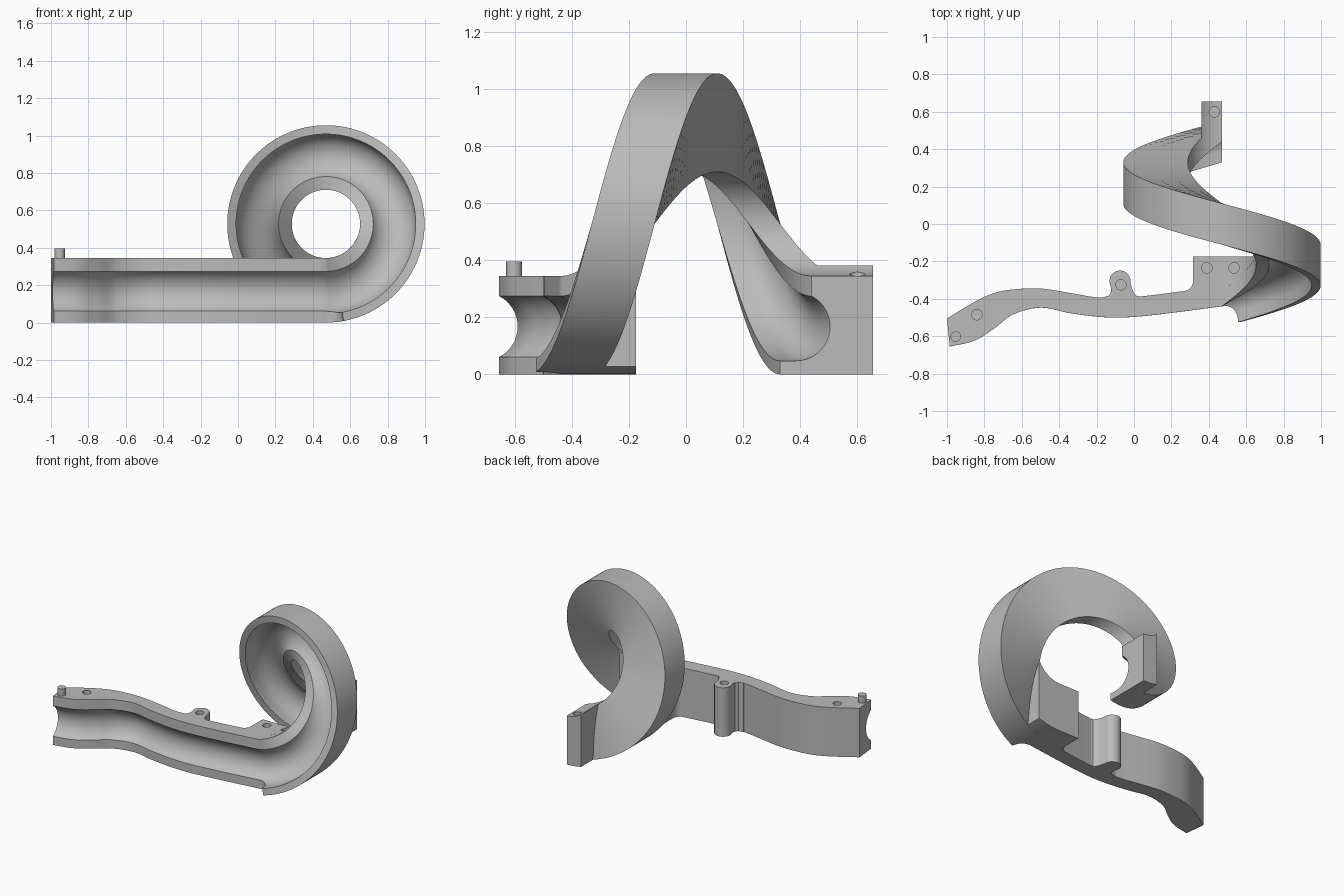
import bpy, bmesh, math
from math import sin, cos, pi, sqrt

cube = bpy.data.objects.get("Cube")
if cube:
    bpy.data.objects.remove(cube, do_unlink=True)

grey = bpy.data.materials.new("plain grey")
grey.use_nodes = True
grey.diffuse_color = (0.5, 0.5, 0.5, 1)
grey.node_tree.nodes["Principled BSDF"].inputs["Base Color"].default_value = (0.5, 0.5, 0.5, 1)

CX, R_OUT, HEIGHT = 0.47, 0.5275, 0.345   # loop axis x, outer radius, track height
R_IN = R_OUT - HEIGHT
RISE = 0.88 / (2 * pi)                    # sideways travel per radian of loop
WALL, GROOVE = 0.11, 0.12                 # wall thickness, groove radius
MID = HEIGHT / 2 - 0.005


def make(name, bm):
    bmesh.ops.recalc_face_normals(bm, faces=bm.faces)
    mesh = bpy.data.meshes.new(name)
    bm.to_mesh(mesh)
    bm.free()
    ob = bpy.data.objects.new(name, mesh)
    bpy.context.collection.objects.link(ob)
    mesh.materials.append(grey)
    return ob


def skin(bm, rings):
    """Join closed rings of points into a capped tube."""
    rings = [[bm.verts.new(p) for p in ring] for ring in rings]
    n = len(rings[0])
    for a, b in zip(rings, rings[1:]):
        for i in range(n):
            bm.faces.new((a[i], a[(i + 1) % n], b[(i + 1) % n], b[i]))
    bm.faces.new(rings[0])
    bm.faces.new(rings[-1])


def prism(name, outline, z0, z1):
    bm = bmesh.new()
    skin(bm, [[(x, y, z) for x, y in outline] for z in (z0, z1)])
    return make(name, bm)


def disc(x, y, r, n=32):
    return [(x + r * cos(2 * pi * i / n), y + r * sin(2 * pi * i / n)) for i in range(n)]


def activate(ob):
    bpy.ops.object.select_all(action='DESELECT')
    ob.select_set(True)
    bpy.context.view_layer.objects.active = ob


def drill(ob, x, y):
    """Cut a blind peg hole from above."""
    cutter = prism("hole_cutter", disc(x, y, 0.028), 0.27, 0.5)
    cutter.hide_render = True
    mod = ob.modifiers.new("peg_hole", 'BOOLEAN')
    mod.operation, mod.solver, mod.object = 'DIFFERENCE', 'EXACT', cutter
    activate(ob)
    bpy.ops.object.modifier_apply(modifier=mod.name)
    bpy.data.objects.remove(cutter, do_unlink=True)


def section(front, lip, back):
    """Grooved wall section as (y, height); lip is the front of the lower rim."""
    cy = front - 0.055
    dip = max(lip, cy)
    a0 = math.acos(0.055 / GROOVE)
    a1 = -math.acos((dip - cy) / GROOVE)
    pts = [(back, 0), (back, HEIGHT), (front, HEIGHT)]
    for i in range(25):
        a = a0 + (a1 - a0) * i / 24
        pts.append((cy + GROOVE * cos(a), MID + GROOVE * sin(a)))
    return pts + [(min(lip, dip) - 0.0005, pts[-1][1]), (lip - 0.0005, 0)]


def spline(p0, p1, p2, p3, t):
    """Cubic through p1 and p2 with x-weighted slopes; points are (x, front, back)."""
    h = p2[0] - p1[0]
    out = [p1[0] + h * t]
    for k in (1, 2):
        m1 = (p2[k] - p0[k]) / (p2[0] - p0[0]) * h
        m2 = (p3[k] - p1[k]) / (p3[0] - p1[0]) * h
        out.append((2*t**3 - 3*t*t + 1) * p1[k] + (t**3 - 2*t*t + t) * m1
                   + (3*t*t - 2*t**3) * p2[k] + (t**3 - t*t) * m2)
    return out


# Track: winding run followed by one full sideways loop
run = [(-1, -.655, -.505), (-.85, -.622, -.415), (-.75, -.56, -.37), (-.65, -.485, -.35),
       (-.5, -.447, -.345), (-.35, -.475, -.367), (-.2, -.495, -.392), (-.07, -.5, -.395),
       (.1, -.487, -.38), (CX, -.44, -.33)]
ext = [run[0]] + run + [(0.84, -.39, -.28)]
rings = []
for i in range(len(run) - 1):
    for j in range(8):
        x, f, b = spline(*ext[i:i + 4], j / 8)
        skew = max(0, -0.85 - x) / 0.15 * 0.015
        rings.append([(x + skew * (b - y) / (b - f), y, z) for y, z in section(f, f, b)])

FILLET = math.radians(10.4)
angles = [FILLET * sin(pi / 2 * i / 8) for i in range(9)]
angles += [FILLET + (2 * pi - FILLET) * i / 110 for i in range(1, 111)]
for a in angles:
    y0 = -0.44 + RISE * a
    s = min(1, a / FILLET)
    lip = y0 - WALL * (1 - sqrt(max(0, 1 - s * s)))
    rings.append([(CX + (R_OUT - h) * sin(a), y, R_OUT - (R_OUT - h) * cos(a))
                  for y, h in section(y0, lip, y0 + WALL)])
bm = bmesh.new()
skin(bm, rings)
track = make("track", bm)
drill(track, -0.84, -0.485)


def foot(name, x0, x1, y_back, turn):
    """Block behind the loop, bounded by its inner and outer cylinders."""
    cols, rows = 14, 10
    rings = []
    for i in range(cols + 1):
        x = x0 + (x1 - x0) * i / cols
        d = x - CX if turn else max(0, x - CX)
        lo, hi = R_OUT - sqrt(R_OUT**2 - d*d), R_OUT - sqrt(R_IN**2 - d*d)
        front = []
        for j in range(rows + 1):
            z = lo + (hi - lo) * j / rows
            a = math.atan2(d, R_OUT - z) + turn
            front.append((x, -0.44 + RISE * a + WALL - 0.03, z))
        rings.append(front + [(x, y_back, p[2]) for p in reversed(front)])
    bm = bmesh.new()
    skin(bm, rings)
    return make(name, bm)


start_foot = foot("start_foot", 0.315, 0.64, -0.175, 0)
for x in (0.39, 0.535):
    drill(start_foot, x, -0.235)
end_foot = foot("end_foot", 0.36, CX, 0.655, 2 * pi)
drill(end_foot, 0.43, 0.6)

# Rounded corner where the start foot meets the run
corner = [(0.315 - 0.05 + 0.05 * cos(a), -0.308 - 0.05 * sin(a))
          for a in [pi / 2 * i / 8 for i in range(9)]]
prism("foot_fillet", [(0.32, -0.37), (0.32, -0.308)] + corner + [(0.265, -0.37)], 0, HEIGHT)

# Peg boss on the back of the run, with a flared root
arc = [(-0.075 + 0.056 * cos(a), -0.305 + 0.056 * sin(a))
       for a in [-0.1 + (pi + 0.2) * i / 20 for i in range(21)]]
root = [(-.122, -.345), (-.125, -.37), (-.138, -.385), (-.175, -.393), (-.175, -.41),
        (.045, -.41), (.045, -.389), (.015, -.385), (0, -.37), (-.01, -.345)]
boss = prism("peg_boss", arc + root, 0, HEIGHT)
drill(boss, -0.07, -0.325)

# Locating peg at the free end
prism("peg", disc(-0.953, -0.602, 0.028), 0.3, 0.395)

for ob in list(bpy.context.collection.objects):
    if ob.type == 'MESH' and ob.data.materials and ob.data.materials[0] == grey:
        activate(ob)
        bpy.ops.object.shade_smooth_by_angle(angle=math.radians(30))
